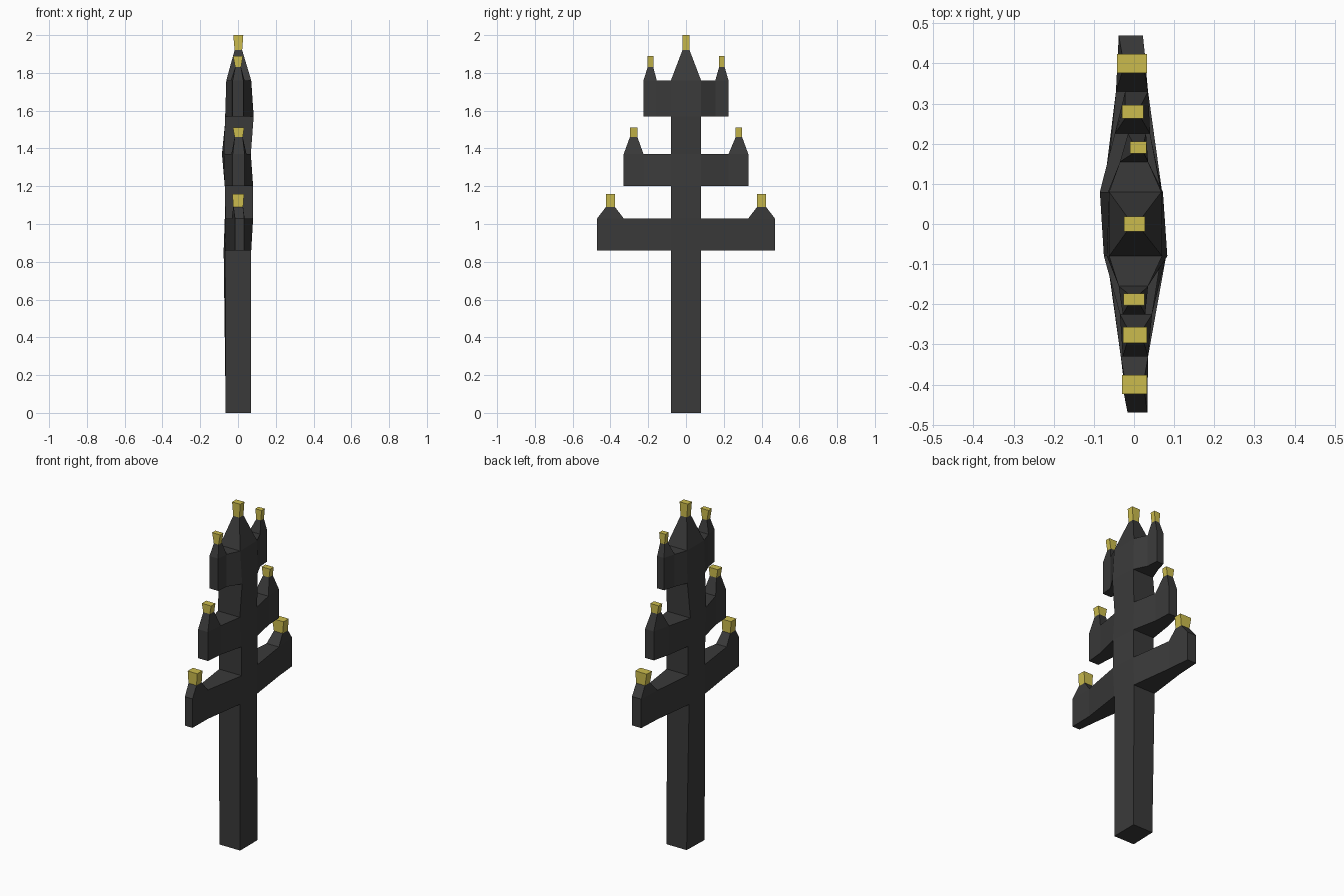
import bpy
import bmesh

cube = bpy.data.objects.get("Cube")
if cube:
    bpy.data.objects.remove(cube, do_unlink=True)


def material(name, colour):
    mat = bpy.data.materials.new(name)
    mat.use_nodes = True
    mat.diffuse_color = colour
    mat.node_tree.nodes["Principled BSDF"].inputs["Base Color"].default_value = colour
    return mat


dark = material("charcoal", (0.042, 0.042, 0.042, 1))
gold = material("gold", (0.6, 0.5, 0.075, 1))
bm = bmesh.new()


def grow(face, xr=None, yr=None, zr=None):
    """Extrude a face; each range gives the new low and high side on that axis."""
    face = bmesh.ops.extrude_discrete_faces(bm, faces=[face])["faces"][0]
    centre = face.calc_center_median()
    for v in face.verts:
        old = v.co.copy()
        for axis, span in enumerate((xr, yr, zr)):
            if span:
                v.co[axis] = span[int(old[axis] > centre[axis])]
    face.normal_update()
    return face


def neighbours(face):
    return [f for e in face.edges for f in e.link_faces if f != face]


def spire(face, y, half, cap_x, tip_x, z_cap, z_tip):
    """Tapered cap with a gold tip, raised from a top face."""
    yr = (y - half, y + half)
    cap = grow(face, cap_x, yr, (z_cap, z_cap))
    tip = grow(cap, tip_x, yr, (z_tip, z_tip))
    for f in [tip] + neighbours(tip):
        f.material_index = 1


# Trunk: height, front x range, back x range
rings = [
    (0, (-.065, .07), (-.06, .07)),
    (.86, (-.068, .07), (-.076, .068)),
    (1.03, (-.066, .08), (-.07, .07)),
    (1.2, (-.07, .08), (-.07, .07)),
    (1.37, (-.075, .068), (-.085, .068)),
    (1.57, (-.068, .083), (-.065, .072)),
    (1.76, (-.062, .07), (-.062, .068)),
]
base = [(x, y, 0) for x, y in ((-.065, -.08), (.07, -.08), (.07, .08), (-.06, .08))]
verts = [bm.verts.new(p) for p in base]
top = bm.faces.new(verts)
bottom_verts = [bm.verts.new(p) for p in base]
sides = {}
for z, front, back in rings[1:]:
    top = grow(top, zr=(z, z))
    for v in top.verts:
        v.co.x = (front if v.co.y < 0 else back)[int(v.co.x > 0)]
    walls = sorted(neighbours(top), key=lambda f: f.calc_center_median().y)
    sides[z] = {-1: walls[0], 1: walls[-1]}
bm.faces.new(reversed(bottom_verts))
spire(top, 0, .019, (-.018, .022), (-.025, .028), 1.92, 2)

# Arms: top height, side, elbow y, end y, spire y, half width, cap z, tip z,
# then x ranges of elbow, end, cap and tip
arms = [
    (1.03, -1, .33, .47, .4, .024, 1.09, 1.16, (-.033, .035), (-.016, .033), (-.025, .027), (-.03, .032)),
    (1.03, 1, .33, .47, .4, .024, 1.09, 1.16, (-.045, .035), (-.038, .022), (-.03, .027), (-.042, .033)),
    (1.37, -1, .225, .33, .277, .02, 1.46, 1.51, (-.035, .045), (-.028, .035), (-.018, .025), (-.027, .033)),
    (1.37, 1, .225, .33, .28, .017, 1.46, 1.51, (-.048, .04), (-.022, .035), (-.022, .018), (-.03, .024)),
    (1.76, -1, .155, .225, .188, .015, 1.83, 1.89, (-.038, .035), (-.028, .028), (-.015, .016), (-.026, .026)),
    (1.76, 1, .155, .225, .19, .015, 1.83, 1.89, (-.035, .035), (-.015, .03), (-.004, .025), (-.01, .031)),
]
for z, s, elbow, end, y, half, z_cap, z_tip, elbow_x, end_x, cap_x, tip_x in arms:
    face = grow(sides[z][s], elbow_x, (s * elbow,) * 2)
    face = grow(face, end_x, (s * end,) * 2)
    shoulder = max(neighbours(face), key=lambda f: f.calc_center_median().z)
    spire(shoulder, s * y, half, cap_x, tip_x, z_cap, z_tip)

# Finish the body with flat facets
bmesh.ops.remove_doubles(bm, verts=bm.verts, dist=0.0005)
bmesh.ops.recalc_face_normals(bm, faces=bm.faces)
mesh = bpy.data.meshes.new("branched_post")
bm.to_mesh(mesh)
bm.free()
mesh.materials.append(dark)
mesh.materials.append(gold)
bpy.context.collection.objects.link(bpy.data.objects.new("branched_post", mesh))
